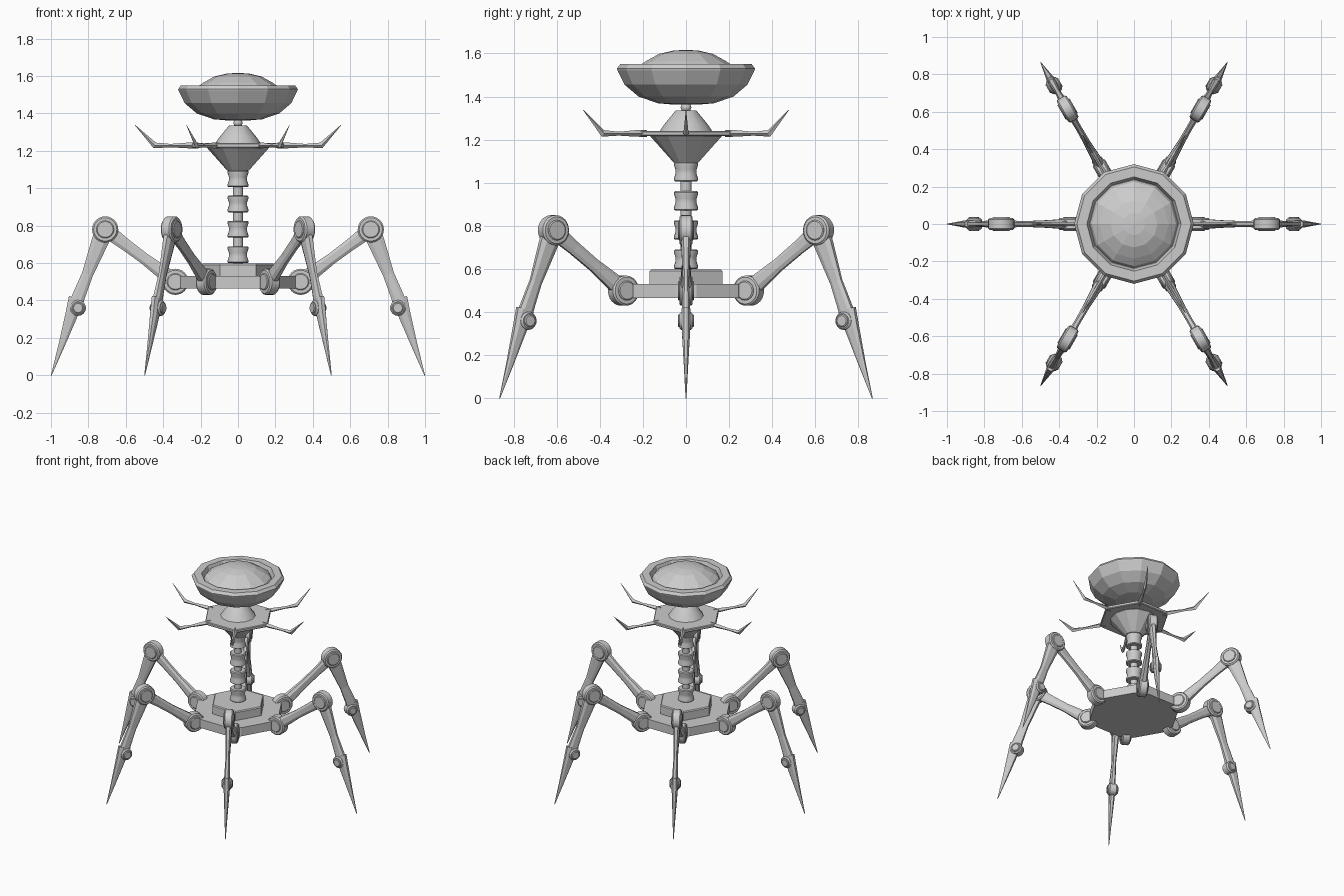
import bpy, bmesh
from math import sin, cos, pi, radians
from mathutils import Vector, Matrix

if "Cube" in bpy.data.objects:
    bpy.data.objects.remove(bpy.data.objects["Cube"])


def finish(bm, name, smooth=None):
    bmesh.ops.recalc_face_normals(bm, faces=bm.faces)
    me = bpy.data.meshes.new(name)
    bm.to_mesh(me)
    bm.free()
    if smooth:
        for p in me.polygons:
            p.use_smooth = True
        me.set_sharp_from_angle(angle=radians(smooth))
    ob = bpy.data.objects.new(name, me)
    bpy.context.collection.objects.link(ob)
    return ob


def skin(bm, rings):
    """Bridge successive rings of points and cap both ends."""
    vs = [[bm.verts.new(p) for p in r] for r in rings]
    n = len(vs[0])
    for a, b in zip(vs, vs[1:]):
        for i in range(n):
            j = (i + 1) % n
            bm.faces.new((a[i], a[j], b[j], b[i]))
    bm.faces.new(vs[0][::-1])
    bm.faces.new(vs[-1])


def ring(r, z, n, turn=0.0):
    return [Vector((r * cos(turn + 2 * pi * i / n), r * sin(turn + 2 * pi * i / n), z)) for i in range(n)]


def lathe(name, profile, n, smooth=None, turn=0.0):
    bm = bmesh.new()
    skin(bm, [ring(r, z, n, turn) for r, z in profile])
    return finish(bm, name, smooth)


def limb(name, path):
    """Chamfered limb in the xz plane; path entries are x, z, half width, half thickness."""
    bm = bmesh.new()
    d = Vector((path[-1][0] - path[0][0], 0, path[-1][1] - path[0][1])).normalized()
    side, y = Vector((d.z, 0, -d.x)), Vector((0, 1, 0))
    sec = [(1, .5), (.5, 1), (-.5, 1), (-1, .5), (-1, -.5), (-.5, -1), (.5, -1), (1, -.5)]
    skin(bm, [[Vector((x, 0, z)) + side * w * a + y * t * b for a, b in sec] for x, z, w, t in path])
    return finish(bm, name)


def joint(name, x, z, r, ri, h, hi):
    """Round hinge lying across the leg, with a raised hub on both faces."""
    c = .008
    prof = [(ri - .005, -hi), (ri, -hi + .004), (ri, -h), (r - c, -h), (r, -h + c),
            (r, h - c), (r - c, h), (ri, h), (ri, hi - .004), (ri - .005, hi)]
    m = Matrix.Translation((x, 0, z)) @ Matrix.Rotation(pi / 2, 4, 'X')
    bm = bmesh.new()
    skin(bm, [[m @ p for p in ring(a, b, 24)] for a, b in prof])
    return finish(bm, name, 30)


def repeat_six(parts):
    for ob in parts:
        base = ob.name
        for k in range(1, 6):
            c = bpy.data.objects.new(f"{base}_{k + 1}", ob.data)
            c.rotation_euler.z = k * pi / 3
            bpy.context.collection.objects.link(c)


# Base plates: hexagon with clipped corners, smaller hexagon on top
bm = bmesh.new()
angles = [radians(60 * k + s * 9) for k in range(6) for s in (-1, 1)]
skin(bm, [[Vector((.31 * cos(a), .31 * sin(a), z)) for a in angles] for z in (.465, .53)])
finish(bm, "base_plate")
lathe("upper_base_plate", [(.195, .53), (.195, .59), (.188, .597)], 6)

# Neck column with four waisted collars
lathe("column_core", [(.026, .59), (.026, 1.11)], 16, 30)
for k, z in enumerate((.6, .736, .871, 1.006)):
    lathe(f"column_collar_{k + 1}",
          [(.05, z), (.056, z + .005), (.056, z + .014), (.049, z + .035), (.049, z + .055),
           (.056, z + .076), (.056, z + .085), (.05, z + .09)], 20, 30)

# Head: lower cone, hexagonal collar plate, upper cone, ball neck
lathe("head_lower_cone", [(.058, 1.095), (.165, 1.215), (.165, 1.225)], 12)
lathe("head_plate", [(.245, 1.217), (.25, 1.222), (.25, 1.236), (.245, 1.241)], 6)
lathe("head_upper_cone", [(.125, 1.235), (.1, 1.272), (.05, 1.333), (.045, 1.336)], 12, 35)
lathe("dish_pivot", [(.008, 1.328), (.02, 1.336), (.025, 1.35), (.02, 1.364), (.008, 1.372)], 12, 60)

# Dish bowl with recessed centre and dome
lathe("dish_bowl", [(.06, 1.363), (.13, 1.369), (.22, 1.4), (.285, 1.455), (.318, 1.522),
                    (.32, 1.53), (.305, 1.55), (.252, 1.55), (.238, 1.515)], 12)
lathe("dish_dome", [(.236, 1.515), (.225, 1.537), (.185, 1.565), (.125, 1.598), (.06, 1.613), (.003, 1.617)], 12)

# Bent spikes at the plate corners
bm = bmesh.new()
skin(bm, [[Vector((x + a * w * k, b * w, z + a * w * (1 - k * .5))) for a, b in ((1, 0), (0, 1), (-1, 0), (0, -1))]
          for x, z, w, k in ((.21, 1.229, .016, 0), (.27, 1.229, .015, 0), (.36, 1.228, .009, 0),
                             (.445, 1.229, .012, -.5), (.55, 1.337, .001, -.6))])
spike = finish(bm, "head_spike")

# One leg, then repeated around the body
leg = [
    joint("hip_joint", .335, .5, .07, .045, .031, .038),
    limb("upper_leg", [(.335, .5, .042, .026), (.39, .541, .038, .025), (.5, .623, .03, .018),
                       (.6, .698, .032, .016), (.71, .78, .04, .02)]),
    joint("knee_joint", .71, .78, .07, .047, .031, .037),
    limb("middle_leg", [(.71, .78, .05, .024), (.74, .71, .045, .022), (.805, .54, .03, .014),
                        (.845, .44, .034, .018), (.862, .395, .036, .02)]),
    joint("ankle_joint", .855, .36, .042, .029, .03, .038),
    limb("foot_spike", [(.863, .41, .043, .02), (.888, .33, .034, .02), (.94, .17, .018, .011), (.998, 0, .002, .002)]),
]
repeat_six([spike] + leg)
